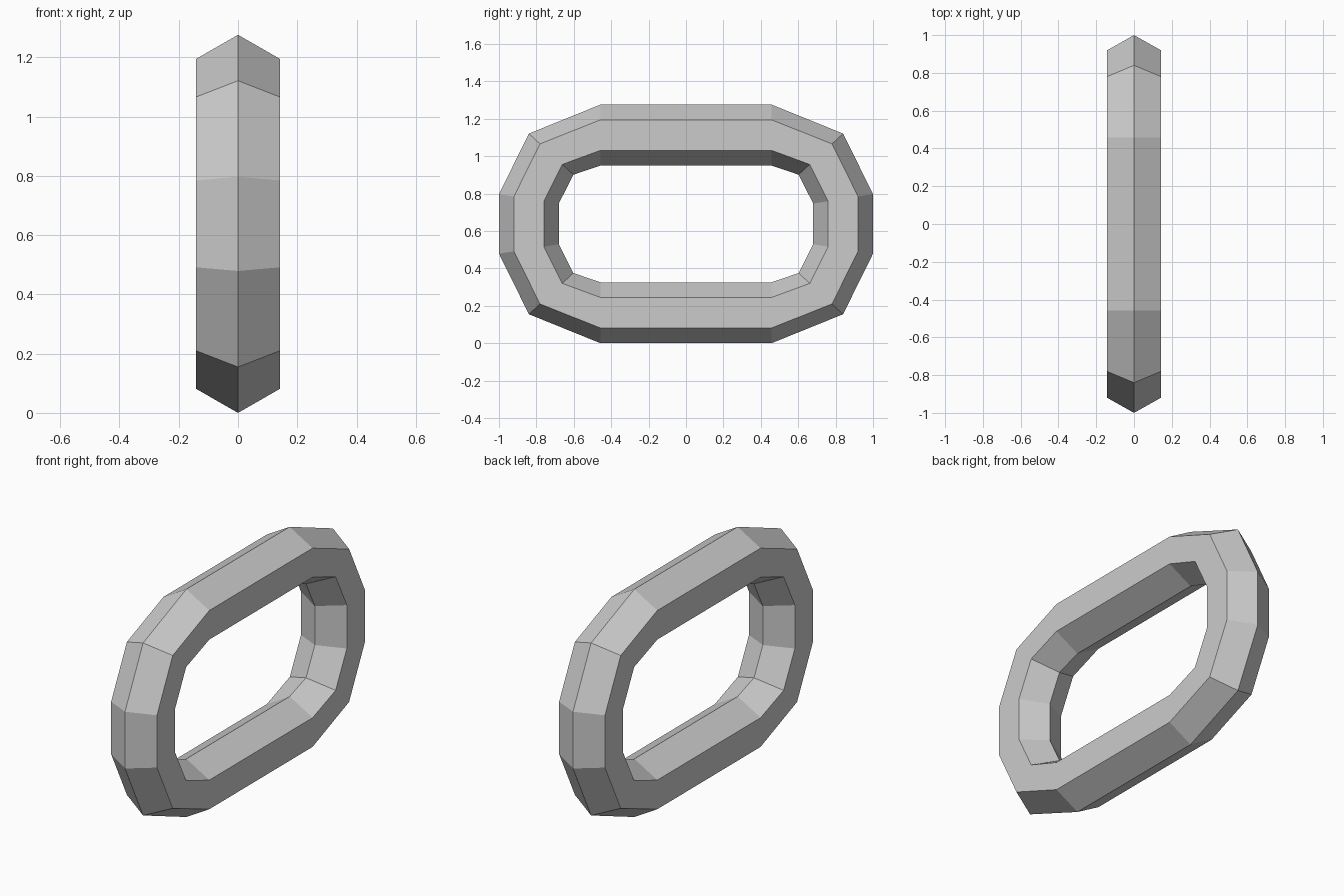
import bpy, bmesh, math

if "Cube" in bpy.data.objects:
    bpy.data.objects.remove(bpy.data.objects["Cube"])

MID_Z = 0.638
# Quarter of the link path: centre (y, z) and outward offset (y, z) to the section's tip
quarter = [((0.84, 0.134), (0.16, 0.025)),
           ((0.721, 0.373), (0.119, 0.11)),
           ((0.457, 0.475), (0.0, 0.163))]


def flip(stations, sy, sz):
    return [((c[0] * sy, c[1] * sz), (o[0] * sy, o[1] * sz)) for c, o in stations]


# Full closed path by mirroring the quarter
path = (quarter + flip(quarter[::-1], -1, 1)
        + flip(quarter, -1, -1) + flip(quarter[::-1], 1, -1))

# Sweep a hexagonal section around the path
bm = bmesh.new()
rings = []
for c, o in path:
    ring = []
    for k in range(6):
        a = k * math.pi / 3
        r = math.cos(a)
        ring.append(bm.verts.new((0.164 * math.sin(a),
                                  c[0] + o[0] * r,
                                  MID_Z + c[1] + o[1] * r)))
    rings.append(ring)
for i, ring in enumerate(rings):
    nxt = rings[(i + 1) % len(rings)]
    for k in range(6):
        j = (k + 1) % 6
        bm.faces.new((ring[k], ring[j], nxt[j], nxt[k]))
bmesh.ops.recalc_face_normals(bm, faces=bm.faces)

# Chain link object, flat shaded
mesh = bpy.data.meshes.new("chain_link")
bm.to_mesh(mesh)
bm.free()
link = bpy.data.objects.new("chain_link", mesh)
bpy.context.collection.objects.link(link)
